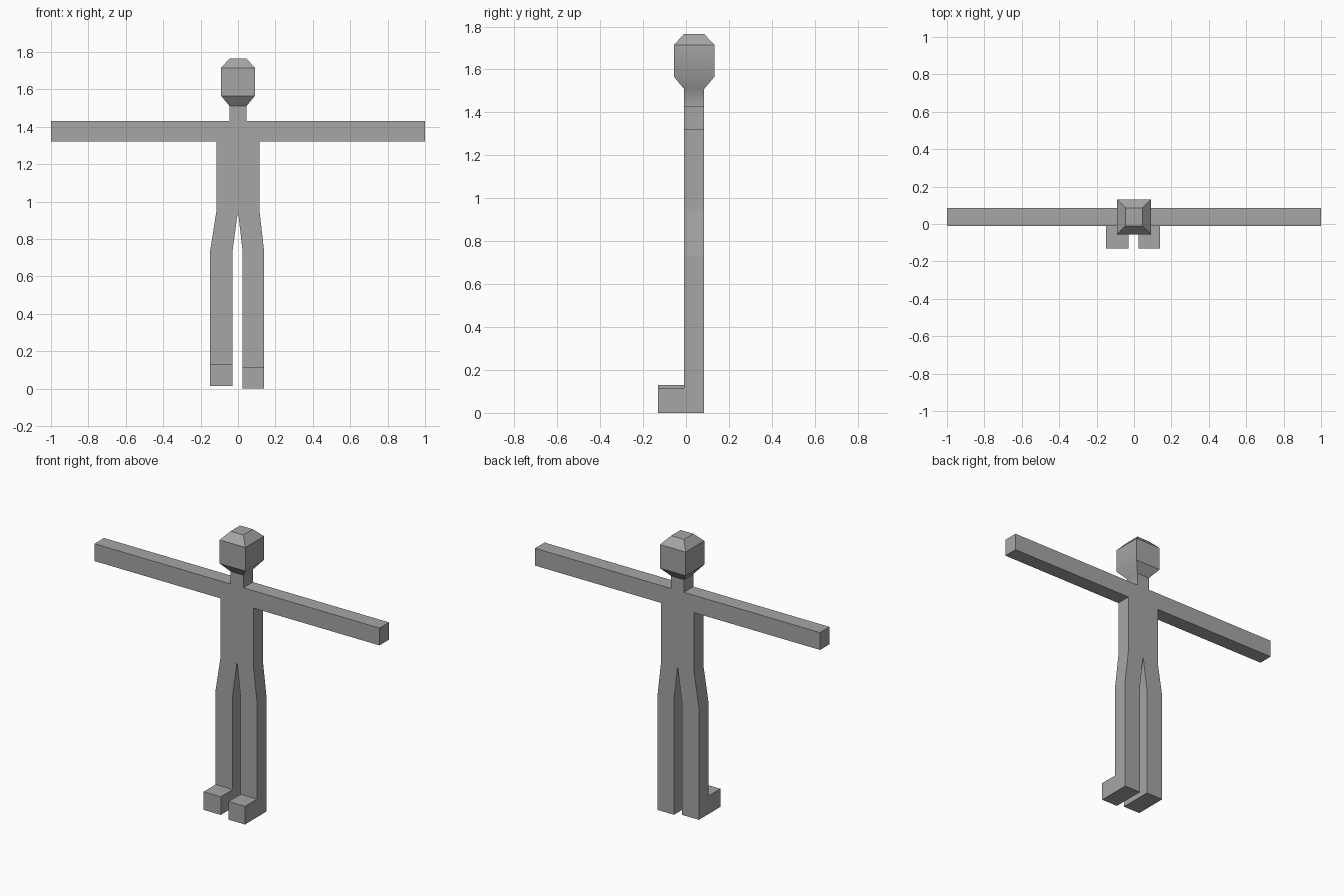
import bpy, bmesh
from mathutils import Vector

if "Cube" in bpy.data.objects:
    bpy.data.objects.remove(bpy.data.objects["Cube"])

FRONT, BACK = -0.01, 0.085
NECK, HALF = 0.045, 0.115

bm = bmesh.new()


def sheet(*points):
    """Flat face in the front plane, given as (x, z) points."""
    return bm.faces.new([bm.verts.new((x, FRONT, z)) for x, z in points])


# torso, chest and neck
sheet((-HALF, 0.95), (0, 0.95), (HALF, 0.95), (HALF, 1.32), (-HALF, 1.32))
sheet((-HALF, 1.32), (HALF, 1.32), (HALF, 1.43), (NECK, 1.43), (-NECK, 1.43), (-HALF, 1.43))
sheet((-NECK, 1.43), (NECK, 1.43), (NECK, 1.51), (-NECK, 1.51))

# arms
sheet((-1, 1.32), (-HALF, 1.32), (-HALF, 1.43), (-1, 1.43))
sheet((HALF, 1.32), (1, 1.32), (1, 1.43), (HALF, 1.43))

# legs: left x, right x, sole height, thigh top
for x0, x1, sole, top0, top1 in ((-0.15, -0.03, 0.015, -HALF, 0), (0.025, 0.14, 0, 0, HALF)):
    ankle = sole + 0.115
    sheet((x0, sole), (x1, sole), (x1, ankle), (x0, ankle))
    sheet((x0, ankle), (x1, ankle), (x1, 0.73), (x0, 0.73))
    sheet((x0, 0.73), (x1, 0.73), (top1, 0.95), (top0, 0.95))

# thickness of the whole figure
bmesh.ops.remove_doubles(bm, verts=bm.verts, dist=0.0005)
front = bm.faces[:]
ext = bmesh.ops.extrude_face_region(bm, geom=front, use_keep_orig=True)
bmesh.ops.translate(bm, vec=(0, BACK - FRONT, 0),
                    verts=[g for g in ext["geom"] if isinstance(g, bmesh.types.BMVert)])
bmesh.ops.recalc_face_normals(bm, faces=bm.faces)

# feet pulled forward
toes = [f for f in bm.faces if f.normal.y < -0.9 and f.calc_center_median().z < 0.1]
for f in bmesh.ops.extrude_discrete_faces(bm, faces=toes)["faces"]:
    bmesh.ops.translate(bm, vec=(0, -0.13 - FRONT, 0), verts=f.verts)

# head: rings grown from the top of the neck
bm.normal_update()
cap = next(f for f in bm.faces if f.normal.z > 0.9 and f.calc_center_median().z > 1.5)
for half, y0, y1, z in ((0.09, -0.055, 0.132, 1.565), (0.09, -0.055, 0.132, 1.715),
                        (NECK, FRONT, BACK, 1.765)):
    cap = bmesh.ops.extrude_discrete_faces(bm, faces=[cap])["faces"][0]
    mid = cap.calc_center_median()
    for v in cap.verts:
        v.co = Vector((half if v.co.x > 0 else -half, y0 if v.co.y < mid.y else y1, z))

bmesh.ops.remove_doubles(bm, verts=bm.verts, dist=0.0005)
bmesh.ops.recalc_face_normals(bm, faces=bm.faces)

# soft cheek running into the neck on one side
cheek = {f for f in bm.faces if f.normal.x > 0.5 and 1.43 < f.calc_center_median().z < 1.72}
for f in cheek:
    f.smooth = True
for e in bm.edges:
    e.smooth = all(f in cheek for f in e.link_faces)

mesh = bpy.data.meshes.new("figure")
bm.to_mesh(mesh)
bm.free()
figure = bpy.data.objects.new("figure", mesh)
bpy.context.collection.objects.link(figure)

grey = bpy.data.materials.new("plain grey")
grey.diffuse_color = (0.38, 0.38, 0.38, 1)
grey.use_nodes = True
grey.node_tree.nodes["Principled BSDF"].inputs["Base Color"].default_value = grey.diffuse_color
mesh.materials.append(grey)
